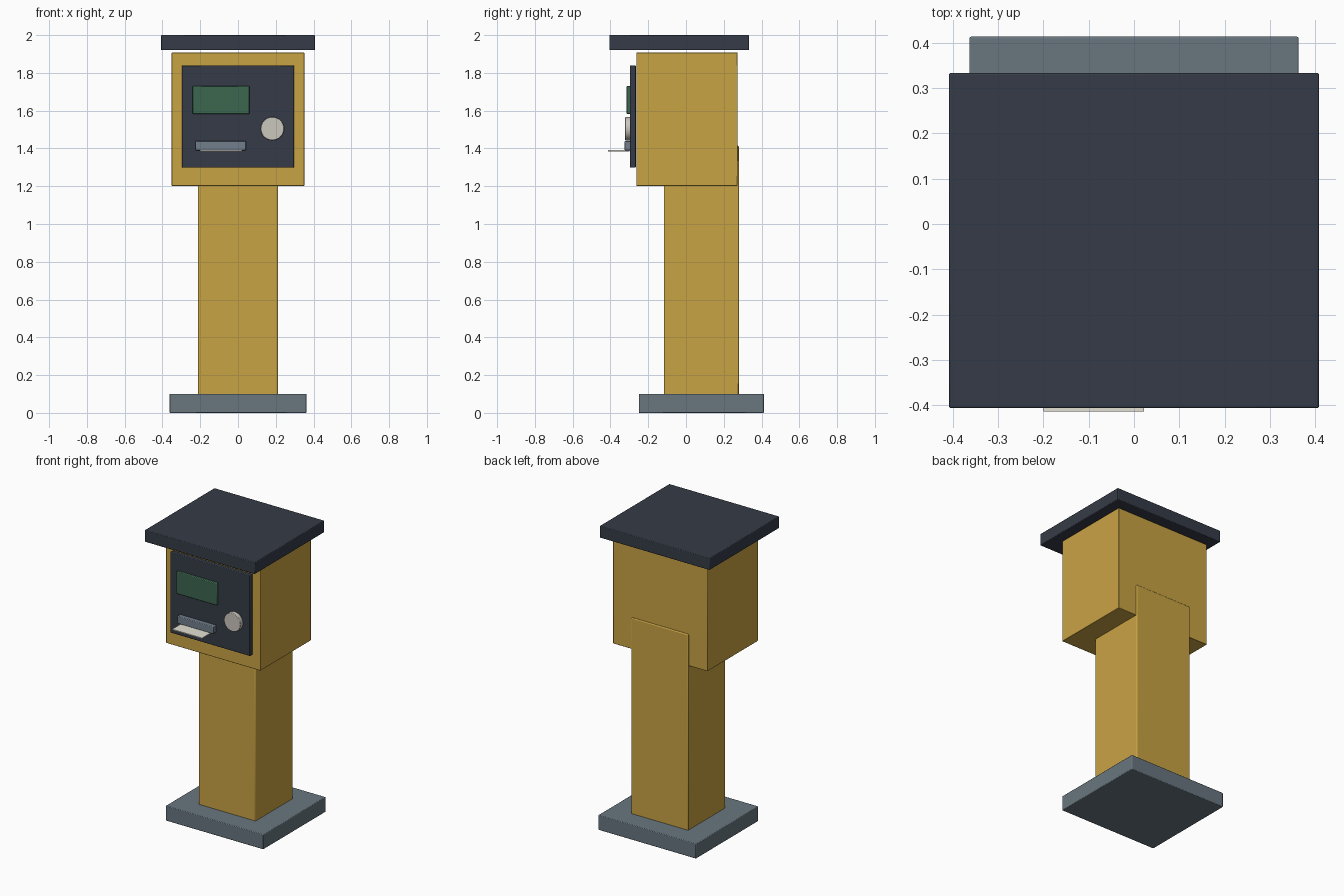
import bpy
import math

cube = bpy.data.objects.get("Cube")
if cube:
    bpy.data.objects.remove(cube, do_unlink=True)


def material(name, hex_code):
    # sRGB hex to linear colour
    srgb = [int(hex_code[i:i + 2], 16) / 255 for i in (0, 2, 4)]
    rgba = [((c + 0.055) / 1.055) ** 2.4 for c in srgb] + [1]
    mat = bpy.data.materials.new(name)
    mat.use_nodes = True
    mat.diffuse_color = rgba
    mat.node_tree.nodes["Principled BSDF"].inputs["Base Color"].default_value = rgba
    return mat


yellow = material("ochre yellow", "c9a344")
dark = material("dark slate", "353b47")
grey = material("concrete grey", "68767f")
steel = material("steel grey", "727e8c")
green = material("display green", "3c6750")
silver = material("pale silver", "cbc7be")
paper = material("paper white", "e4e0d4")


def finish(obj, name, mat, bevel):
    obj.name = name
    obj.data.name = name
    obj.data.materials.append(mat)
    if bevel:
        mod = obj.modifiers.new("edge bevel", 'BEVEL')
        mod.width = bevel
        mod.segments = 2
        mod.limit_method = 'ANGLE'
    bpy.ops.object.shade_smooth_by_angle(angle=math.radians(30))
    return obj


def box(name, mat, x, y, z, bevel=0.004):
    # Box spanning the given (low, high) range on each axis
    spans = (x, y, z)
    bpy.ops.mesh.primitive_cube_add(size=1, location=[(a + b) / 2 for a, b in spans])
    obj = bpy.context.object
    obj.scale = [b - a for a, b in spans]
    bpy.ops.object.transform_apply(location=False, rotation=False, scale=True)
    return finish(obj, name, mat, bevel)


def disc(name, mat, x, z, radius, front, back):
    # Cylinder facing the front
    bpy.ops.mesh.primitive_cylinder_add(
        vertices=32, radius=radius, depth=back - front,
        location=(x, (front + back) / 2, z), rotation=(math.pi / 2, 0, 0))
    return finish(bpy.context.object, name, mat, 0.003)


# Stand
box("base_plate", grey, (-0.363, 0.363), (-0.25, 0.413), (0, 0.1))
box("column", yellow, (-0.212, 0.212), (-0.117, 0.28), (0.095, 1.415), 0.006)

# Head and roof
box("head_housing", yellow, (-0.351, 0.351), (-0.263, 0.273), (1.202, 1.908), 0.003)
box("roof_slab", dark, (-0.408, 0.408), (-0.406, 0.333), (1.92, 2.0))

# Front panel and its controls
box("front_panel", dark, (-0.296, 0.296), (-0.296, -0.266), (1.298, 1.84))
box("display_screen", green, (-0.24, 0.06), (-0.314, -0.29), (1.582, 1.73))
disc("round_button", silver, 0.182, 1.505, 0.062, -0.322, -0.29)
box("ticket_slot", steel, (-0.225, 0.043), (-0.325, -0.29), (1.39, 1.44))
box("ticket", paper, (-0.2, 0.022), (-0.413, -0.3), (1.385, 1.392), 0)
